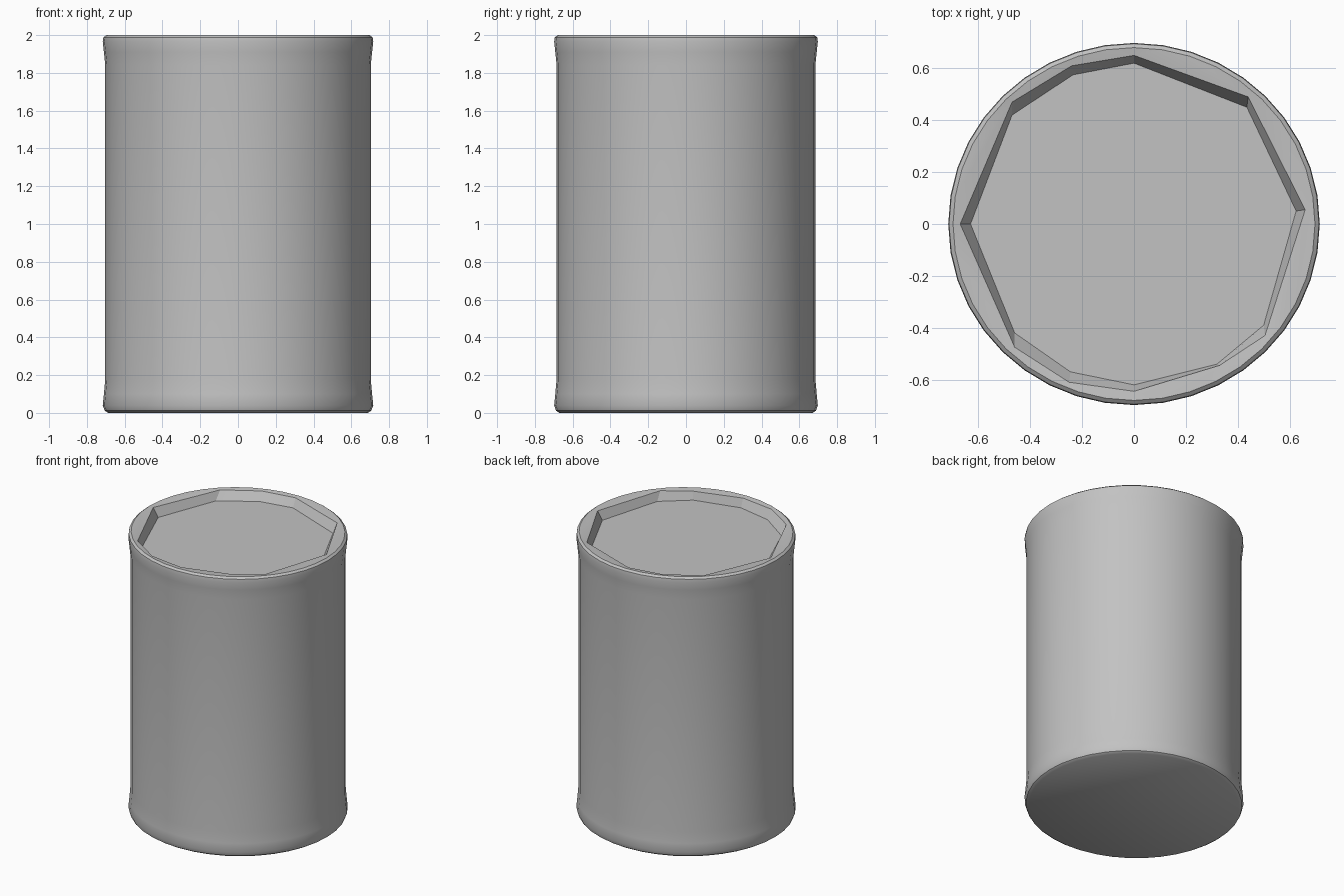
import bpy, bmesh, math

cube = bpy.data.objects.get("Cube")
if cube:
    bpy.data.objects.remove(cube, do_unlink=True)

metal = bpy.data.materials.new("plain_grey")
metal.use_nodes = True
GREY = (0.54, 0.54, 0.54, 1.0)
metal.diffuse_color = GREY
metal.node_tree.nodes["Principled BSDF"].inputs["Base Color"].default_value = GREY

SEGMENTS = 40
WIDEN = 1.026  # the can is slightly wider than deep


def ring(bm, points):
    """Closed loop of vertices and its edges."""
    verts = [bm.verts.new(p) for p in points]
    edges = [bm.edges.new((v, verts[(i + 1) % len(verts)])) for i, v in enumerate(verts)]
    return verts, edges


def circle(radius, z):
    angles = [2 * math.pi * i / SEGMENTS for i in range(SEGMENTS)]
    return [(radius * WIDEN * math.cos(a), radius * math.sin(a), z) for a in angles]


def skin(bm, lower, upper):
    """Quads between two loops of equal count."""
    n = len(lower)
    for i in range(n):
        j = (i + 1) % n
        bm.faces.new((lower[i], lower[j], upper[j], upper[i]))


def finish(bm, name, angle):
    mesh = bpy.data.meshes.new(name)
    bm.to_mesh(mesh)
    bm.free()
    mesh.materials.append(metal)
    obj = bpy.data.objects.new(name, mesh)
    bpy.context.collection.objects.link(obj)
    bpy.ops.object.select_all(action='DESELECT')
    obj.select_set(True)
    bpy.context.view_layer.objects.active = obj
    bpy.ops.object.shade_smooth_by_angle(angle=math.radians(angle))
    return obj


# Faceted recess: outline at the rim and at the sunken panel, anticlockwise
rim_outline = [(0.66, 0.055), (0.44, 0.49), (0, 0.65), (-0.24, 0.61), (-0.47, 0.47), (-0.67, 0),
               (-0.46, -0.475), (-0.25, -0.61), (0, -0.645), (0.33, -0.545), (0.505, -0.43)]
panel_outline = [(0.625, 0.05), (0.435, 0.45), (0, 0.62), (-0.235, 0.575), (-0.47, 0.42), (-0.63, 0),
                 (-0.46, -0.42), (-0.245, -0.57), (0, -0.62), (0.32, -0.54), (0.5, -0.39)]
RIM_Z, PANEL_Z = 1.995, 1.935

# Can body: straight wall with flared, rounded ends, and the flat rim on top
profile = [(0.67, 0.0), (0.688, 0.012), (0.698, 0.04), (0.692, 0.1), (0.685, 0.18),
           (0.685, 1.84), (0.692, 1.91), (0.698, 1.965), (0.695, 1.988), (0.68, 2.0)]
bm = bmesh.new()
loops = [ring(bm, circle(r, z)) for r, z in profile]
for (a, _), (b, _) in zip(loops, loops[1:]):
    skin(bm, a, b)
bm.faces.new(list(reversed(loops[0][0])))
_, inner = ring(bm, [(x, y, RIM_Z) for x, y in rim_outline])
bmesh.ops.bridge_loops(bm, edges=loops[-1][1] + inner)
bmesh.ops.recalc_face_normals(bm, faces=bm.faces)
finish(bm, "can_body", 35)

# Sunken lid: slanted wall and flat panel
bm = bmesh.new()
floor, _ = ring(bm, [(x, y, PANEL_Z) for x, y in panel_outline])
edge, _ = ring(bm, [(x, y, RIM_Z) for x, y in rim_outline])
bm.faces.new(floor)
n = len(floor)
for i in range(n):
    j = (i + 1) % n
    bm.faces.new((floor[j], floor[i], edge[i], edge[j]))
finish(bm, "sunken_lid", 20)
